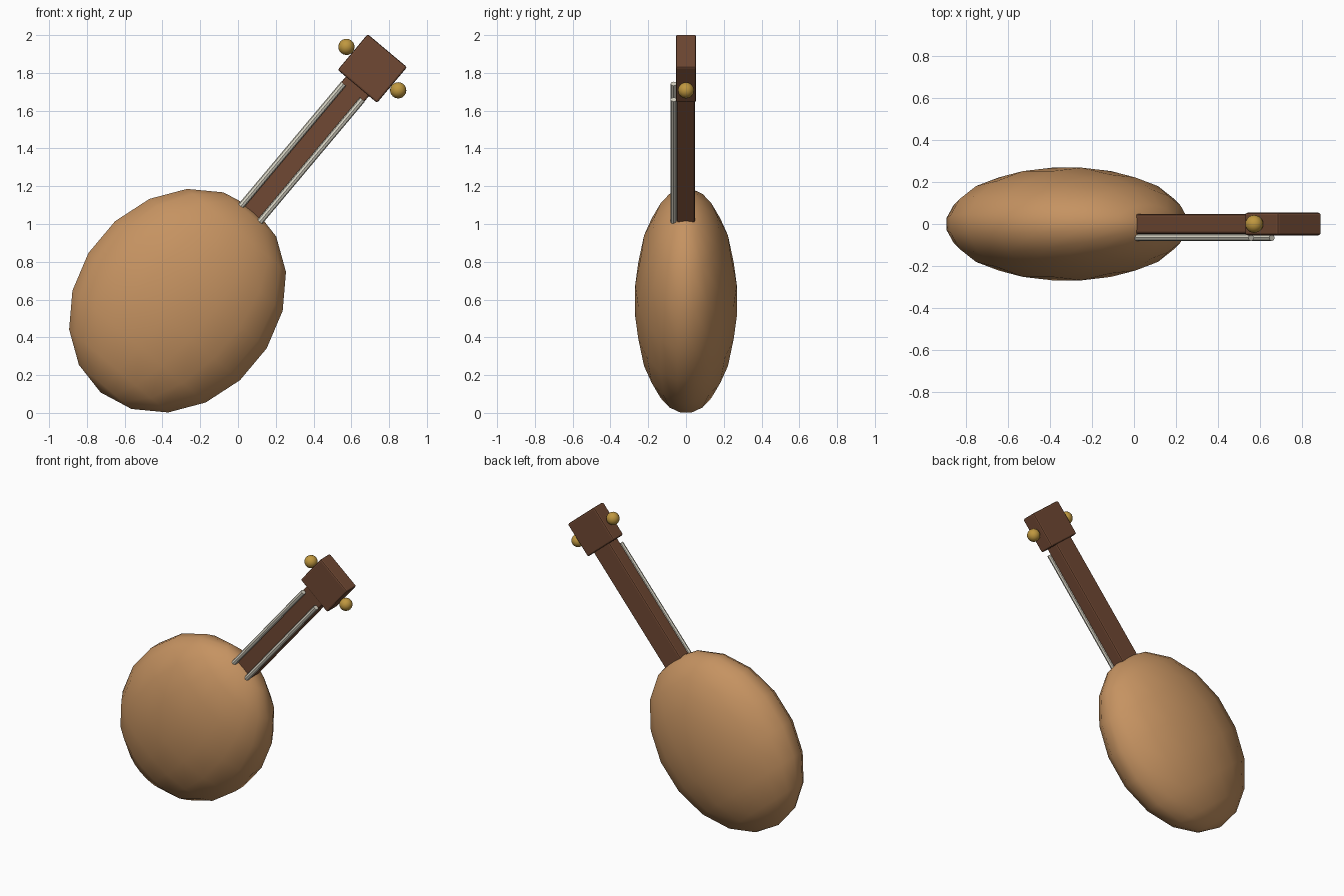
import bpy, math
from mathutils import Matrix

cube = bpy.data.objects.get("Cube")
if cube:
    bpy.data.objects.remove(cube, do_unlink=True)

# Shared tilted frame: local z runs up the neck, local x across it
FRAME = Matrix.Translation((-0.32, 0, 0.594)) @ Matrix.Rotation(math.radians(40), 4, 'Y')


def material(name, rgb):
    m = bpy.data.materials.new(name)
    m.use_nodes = True
    m.diffuse_color = (*rgb, 1)
    m.node_tree.nodes["Principled BSDF"].inputs["Base Color"].default_value = (*rgb, 1)
    return m


TAN = material("tan_wood", (0.56, 0.29, 0.12))
BROWN = material("dark_brown_wood", (0.16, 0.065, 0.033))
IVORY = material("ivory_string", (0.68, 0.65, 0.55))
GOLD = material("gold", (0.52, 0.31, 0.05))


def finish(name, mat, location, scale=(1, 1, 1)):
    """Name, colour and scale the new primitive, then seat it in the tilted frame."""
    ob = bpy.context.object
    ob.name = name
    ob.data.materials.append(mat)
    ob.data.transform(Matrix.Diagonal((*scale, 1)))
    ob.matrix_world = FRAME @ Matrix.Translation(location)
    return ob


def block(name, size, bottom, top):
    bpy.ops.mesh.primitive_cube_add(size=1)
    ob = finish(name, BROWN, (0, 0, (bottom + top) / 2), (*size, top - bottom))
    bevel = ob.modifiers.new("soft_edges", 'BEVEL')
    bevel.width = 0.01
    bevel.segments = 2


# Flattened egg-shaped sound body
bpy.ops.mesh.primitive_uv_sphere_add(segments=18, ring_count=9, radius=1)
finish("sound_body", TAN, (0, 0, 0), (0.54, 0.273, 0.634))
bpy.ops.object.shade_smooth()

# Neck and headstock
block("neck", (0.16, 0.094), 0.588, 1.5)
block("headstock", (0.272, 0.108), 1.481, 1.728)

# Paired strings and tuning knobs
for side, x in (("right", -1), ("left", 1)):
    bpy.ops.mesh.primitive_cylinder_add(vertices=8, radius=0.017, depth=0.86)
    finish(side + "_string", IVORY, (x * 0.065, -0.065, 1.015))
    bpy.ops.mesh.primitive_uv_sphere_add(segments=16, ring_count=10, radius=0.043)
    finish(side + "_tuning_knob", GOLD, (x * 0.179, 0, 1.604))
    bpy.ops.object.shade_smooth()
